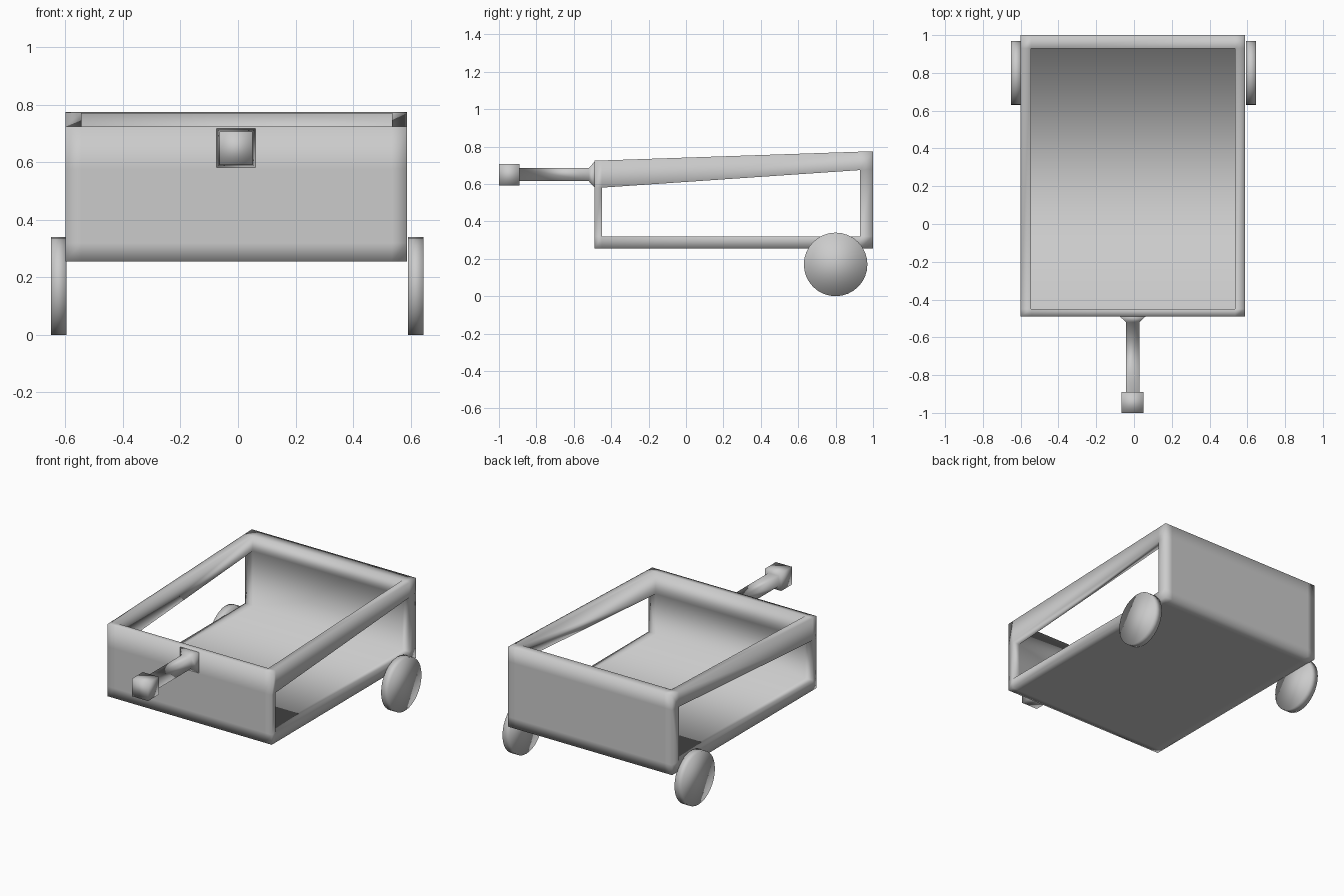
import bpy, bmesh, math
from mathutils import Matrix

if "Cube" in bpy.data.objects:
    bpy.data.objects.remove(bpy.data.objects["Cube"])

grey = bpy.data.materials.new("light grey")
grey.use_nodes = True
colour = (0.6, 0.6, 0.6, 1)
grey.diffuse_color = colour
grey.node_tree.nodes["Principled BSDF"].inputs["Base Color"].default_value = colour


def finish(bm, name):
    """Turn a bmesh into a smooth shaded grey object."""
    bmesh.ops.recalc_face_normals(bm, faces=bm.faces)
    for f in bm.faces:
        f.smooth = True
    mesh = bpy.data.meshes.new(name)
    bm.to_mesh(mesh)
    bm.free()
    mesh.materials.append(grey)
    obj = bpy.data.objects.new(name, mesh)
    bpy.context.collection.objects.link(obj)
    return obj


# Cart body: lattice of cells, open on top and through both sides
XS = (-0.6, -0.545, 0.535, 0.587)
YS = (-0.49, -0.45, 0.93, 1.0)


def height(k, y):
    return (0.255, 0.32, 0.611 + 0.068 * y, 0.741 + 0.034 * y)[k]


def solid(c):
    i, j, k = c
    if min(c) < 0 or max(c) > 2:
        return False
    return k == 0 or j != 1 or (k == 2 and i != 1)


bm = bmesh.new()
grid = {}


def corner(p):
    if p not in grid:
        i, j, k = p
        grid[p] = bm.verts.new((XS[i], YS[j], height(k, YS[j])))
    return grid[p]


cells = [(i, j, k) for i in range(3) for j in range(3) for k in range(3)]
for c in filter(solid, cells):
    for axis in range(3):
        u, v = (axis + 1) % 3, (axis + 2) % 3
        for side in (0, 1):
            neighbour = list(c)
            neighbour[axis] += 2 * side - 1
            if solid(neighbour):
                continue
            quad = []
            for a, b in ((0, 0), (1, 0), (1, 1), (0, 1)):
                p = list(c)
                p[axis] += side
                p[u] += a
                p[v] += b
                quad.append(corner(tuple(p)))
            bm.faces.new(quad)
finish(bm, "cart_body")

# Drawbar: square sections from the flared root to the end block
bm = bmesh.new()
rings = []
for y, half in ((-0.488, 0.07), (-0.52, 0.035), (-0.89, 0.035),
                (-0.89, 0.058), (-1.0, 0.058)):
    rings.append([bm.verts.new((-0.007 + sx * half, y, 0.65 + sz * half))
                  for sx, sz in ((-1, -1), (1, -1), (1, 1), (-1, 1))])
for r, s in zip(rings, rings[1:]):
    for n in range(4):
        m = (n + 1) % 4
        bm.faces.new((r[n], r[m], s[m], s[n]))
bm.faces.new(rings[0])
bm.faces.new(rings[-1])
finish(bm, "drawbar")

# Wheels: plain smooth discs
for name, x in (("left_wheel", 0.619), ("right_wheel", -0.623)):
    bm = bmesh.new()
    bmesh.ops.create_cone(bm, cap_ends=True, segments=32, radius1=0.17,
                          radius2=0.17, depth=0.054,
                          matrix=Matrix.Rotation(math.pi / 2, 4, 'Y'))
    finish(bm, name).location = (x, 0.8, 0.17)
